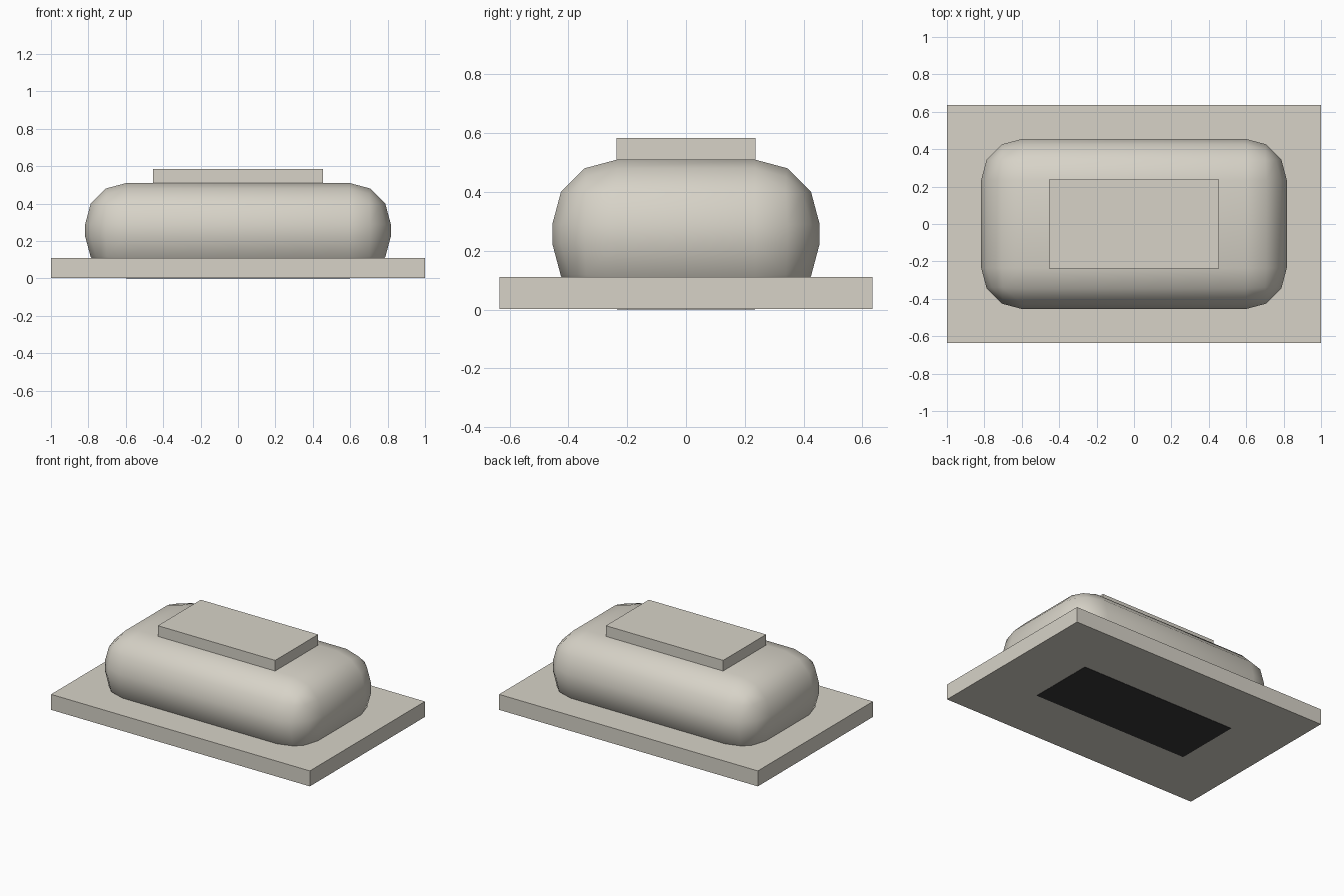
import bpy

default_cube = bpy.data.objects.get("Cube")
if default_cube:
    bpy.data.objects.remove(default_cube, do_unlink=True)


def flat_material(name, red, green, blue):
    material = bpy.data.materials.new(name)
    material.use_nodes = True
    colour = (red, green, blue, 1)
    material.diffuse_color = colour
    material.node_tree.nodes["Principled BSDF"].inputs["Base Color"].default_value = colour
    return material


def box(name, width, depth, bottom, top, material):
    """Box centred on x and y, spanning bottom to top in z."""
    bpy.ops.mesh.primitive_cube_add(size=1, location=(0, 0, (bottom + top) / 2))
    obj = bpy.context.object
    obj.name = name
    obj.scale = (width, depth, top - bottom)
    bpy.ops.object.transform_apply(location=False, rotation=False, scale=True)
    obj.data.materials.append(material)
    return obj


stone = flat_material("warm_grey", 0.68, 0.65, 0.575)
black = flat_material("soft_black", 0.04, 0.04, 0.04)

# Flat slab the body sits in
box("base_slab", 2.0, 1.27, 0.002, 0.11, stone)

# Dark pad under the slab
box("underside_pad", 1.2, 0.47, 0, 0.006, black)

# Pillow-like body, running down into the slab
body = box("rounded_body", 1.634, 0.91, 0.004, 0.51, stone)
bevel = body.modifiers.new("rounding", 'BEVEL')
bevel.width = 0.22
bevel.segments = 3
bevel.limit_method = 'NONE'
bpy.ops.object.shade_smooth()

# Thin plate on top
box("top_plate", 0.907, 0.474, 0.5, 0.584, stone)
